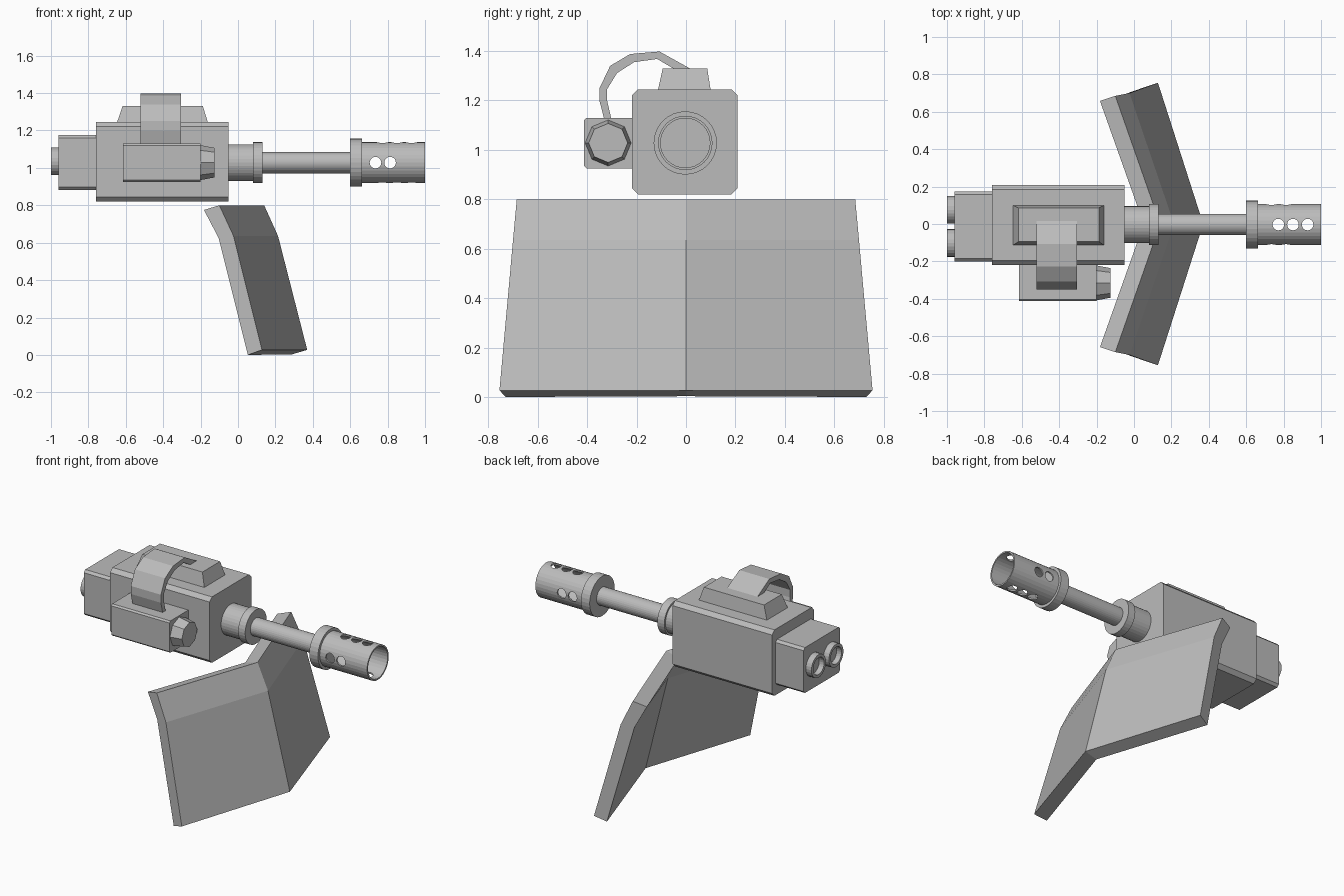
import bpy, bmesh, math

if "Cube" in bpy.data.objects:
    bpy.data.objects.remove(bpy.data.objects["Cube"])

grey = bpy.data.materials.new("plain grey")
grey.diffuse_color = (0.5, 0.5, 0.5, 1)
grey.use_nodes = True
grey.node_tree.nodes["Principled BSDF"].inputs["Base Color"].default_value = grey.diffuse_color


def finish(name, bm):
    bmesh.ops.recalc_face_normals(bm, faces=bm.faces[:])
    me = bpy.data.meshes.new(name)
    bm.to_mesh(me)
    bm.free()
    me.materials.append(grey)
    ob = bpy.data.objects.new(name, me)
    bpy.context.collection.objects.link(ob)
    return ob


def loft(name, rings, closed_section=True):
    """Skin a list of equal-length closed rings and cap both ends."""
    bm = bmesh.new()
    vs = [[bm.verts.new(p) for p in r] for r in rings]
    n = len(vs[0])
    for a, b in zip(vs, vs[1:]):
        for i in range(n):
            j = (i + 1) % n
            bm.faces.new((a[i], a[j], b[j], b[i]))
    bm.faces.new(vs[0])
    bm.faces.new(vs[-1])
    return finish(name, bm)


def lathe(name, profile, y, z, n=32, turn=0.0):
    """Revolve (x, radius) points about an axis parallel to x."""
    def ring(x, r):
        return [(x, y + r * math.cos(turn + 2 * math.pi * i / n),
                 z + r * math.sin(turn + 2 * math.pi * i / n)) for i in range(n)]
    return loft(name, [ring(x, r) for x, r in profile])


def block(name, x0, x1, y0, y1, z0, z1, c):
    """Box with its four long (x) edges chamfered by c."""
    sec = [(y0 + c, z0), (y1 - c, z0), (y1, z0 + c), (y1, z1 - c),
           (y1 - c, z1), (y0 + c, z1), (y0, z1 - c), (y0, z0 + c)]
    return loft(name, [[(x, y, z) for y, z in sec] for x in (x0, x1)])


# Receiver, rear block and side box
block("receiver", -0.76, -0.05, -0.218, 0.208, 0.82, 1.245, 0.024)
block("rear_block", -0.96, -0.755, -0.2, 0.173, 0.882, 1.175, 0.015)
block("side_box", -0.615, -0.2, -0.413, -0.21, 0.925, 1.13, 0.01)

# Octagonal nose on the side box
lathe("side_nose", [(-0.205, 0.094), (-0.125, 0.079)], -0.315, 1.028, 8)

# Tapered top hatch
def rect(x0, x1, y0, y1, z):
    return [(x0, y0, z), (x1, y0, z), (x1, y1, z), (x0, y1, z)]

loft("top_hatch", [rect(-0.648, -0.16, -0.114, 0.1, 1.24),
                   rect(-0.617, -0.188, -0.094, 0.086, 1.33)])

# Feed strip arching from side box to hatch
outer = [(-0.33, 1.12), (-0.35, 1.198), (-0.35, 1.25), (-0.307, 1.34),
         (-0.226, 1.388), (-0.107, 1.398), (0.024, 1.325)]
inner = [(-0.044, 1.325), (-0.117, 1.368), (-0.21, 1.355), (-0.279, 1.311),
         (-0.319, 1.246), (-0.319, 1.198), (-0.301, 1.12)]
loft("feed_strip", [[(x, y, z) for y, z in outer + inner] for x in (-0.52, -0.305)])

# Rear pipes
for i, y in enumerate((0.076, -0.102)):
    lathe(f"rear_pipe_{i + 1}", [(-0.95, 0.074), (-1.0, 0.074), (-1.0, 0.055), (-0.965, 0.055)],
          y, 1.035, 24)

# Barrel with collar
AY, AZ = -0.003, 1.028
lathe("barrel_collar", [(-0.06, 0.098), (0.08, 0.098), (0.08, 0.11), (0.13, 0.11)], AY, AZ)
lathe("barrel", [(0.12, 0.057), (0.61, 0.057)], AY, AZ)

# Hollow muzzle sleeve with cross-drilled vents
sleeve = lathe("muzzle_sleeve", [(0.6, 0.128), (0.662, 0.128), (0.662, 0.11), (1.0, 0.11),
                                 (1.0, 0.1), (0.664, 0.1)], AY, AZ)
for axis, xs in (("y", (0.735, 0.813, 0.89)), ("z", (0.772, 0.85, 0.928))):
    bm = bmesh.new()
    for x in xs:
        geo = bmesh.ops.create_cone(bm, cap_ends=True, segments=20, radius1=0.031,
                                    radius2=0.031, depth=0.4)["verts"]
        for v in geo:
            a, b, d = v.co
            v.co = (x + a, AY + d, AZ + b) if axis == "y" else (x + a, AY + b, AZ + d)
    cutter = finish("vent_cutter", bm)
    cutter.hide_render = True
    mod = sleeve.modifiers.new("vents", "BOOLEAN")
    mod.operation = "DIFFERENCE"
    mod.solver = "EXACT"
    mod.object = cutter
    bpy.context.view_layer.objects.active = sleeve
    bpy.ops.object.modifier_apply(modifier=mod.name)
    bpy.data.objects.remove(cutter)

# V-shaped shield: section at the centre line and at the outer end, mirrored
centre = [(0.14, 0, 0.8), (0.214, 0, 0.636), (0.37, 0, 0.027),
          (0.288, 0, 0.003), (0.13, 0, 0.625), (0.052, 0, 0.775)]
end = [(-0.1, 0.685, 0.8), (-0.024, 0.7, 0.636), (0.128, 0.755, 0.027),
       (0.053, 0.73, 0.0), (-0.104, 0.675, 0.626), (-0.182, 0.658, 0.775)]
for side, s in (("left", 1), ("right", -1)):
    loft(f"shield_{side}", [[(x, s * y, z) for x, y, z in sec] for sec in (centre, end)])
